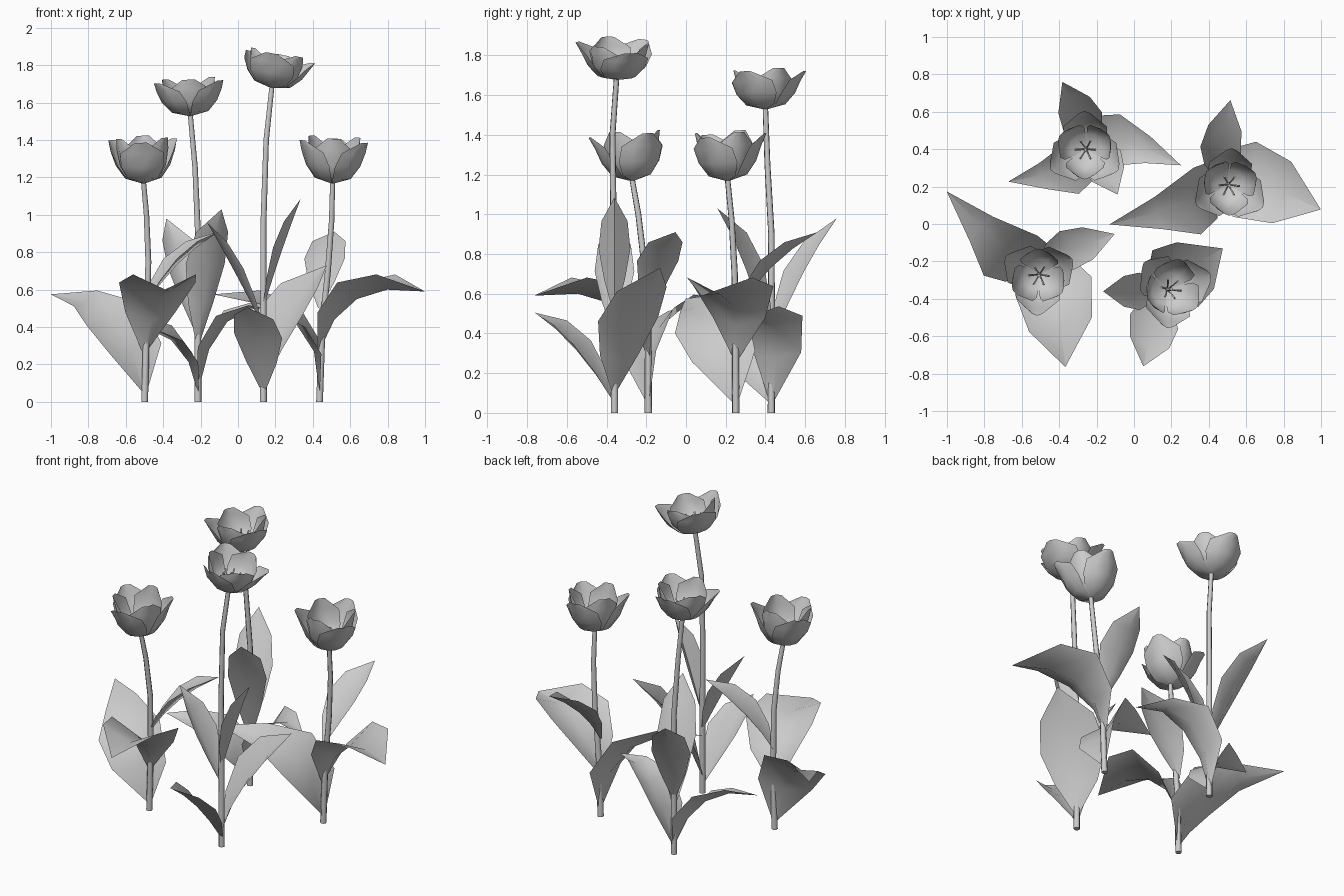
import bpy
from math import sin, cos, pi, radians
from mathutils import Vector, Matrix

if "Cube" in bpy.data.objects:
    bpy.data.objects.remove(bpy.data.objects["Cube"])

grey = bpy.data.materials.new("plain_grey")
grey.use_nodes = True
grey.diffuse_color = (0.6, 0.6, 0.6, 1)
grey.node_tree.nodes["Principled BSDF"].inputs["Base Color"].default_value = (0.6, 0.6, 0.6, 1)

# Relative leaf widths from foot to tip
SLIM = (0.06, 0.65, 1, 0.82, 0)
BROAD = (0.06, 0.85, 1, 0.52, 0)

# Petal rows: radius, height and half angle
OUTER = ((0.07, 0, 58), (0.48, 0.11, 58), (0.72, 0.4, 54), (0.86, 0.72, 43), (1, 0.97, 9))
INNER = ((0.06, 0.01, 58), (0.42, 0.11, 58), (0.61, 0.4, 56), (0.69, 0.78, 48), (0.74, 1.04, 13))


def make(name, verts, faces):
    mesh = bpy.data.meshes.new(name)
    mesh.from_pydata(verts, [], faces)
    mesh.materials.append(grey)
    ob = bpy.data.objects.new(name, mesh)
    bpy.context.collection.objects.link(ob)
    bpy.ops.object.select_all(action="DESELECT")
    ob.select_set(True)
    bpy.context.view_layer.objects.active = ob
    bpy.ops.object.shade_smooth_by_angle(angle=radians(55))
    return ob


def sheet(name, rows):
    """Surface through equally long rows of points."""
    n = len(rows[0])
    faces = [(i * n + j, i * n + j + 1, (i + 1) * n + j + 1, (i + 1) * n + j)
             for i in range(len(rows) - 1) for j in range(n - 1)]
    return make(name, [p for row in rows for p in row], faces)


def tube(name, path, r0, r1, sides=7):
    """Tapered tube with closed ends."""
    verts, faces, last = [], [], len(path) - 1
    for i, p in enumerate(path):
        d = path[min(i + 1, last)] - path[max(i - 1, 0)]
        turn = Vector((0, 0, 1)).rotation_difference(d)
        r = r0 + (r1 - r0) * i / last
        for k in range(sides):
            a = 2 * pi * k / sides
            verts.append(p + turn @ Vector((r * cos(a), r * sin(a), 0)))
    for i in range(last):
        for k in range(sides):
            m = (k + 1) % sides
            faces.append((i * sides + k, i * sides + m, (i + 1) * sides + m, (i + 1) * sides + k))
    faces += [tuple(reversed(range(sides))), tuple(range(last * sides, (last + 1) * sides))]
    return make(name, verts, faces)


def leaf(name, base, angle, z0, mid, tip, width, roll=0, fold=0.05, bow=0, shape=SLIM):
    """Folded blade: the rib is an arc in the plane at the given angle."""
    a, roll = radians(angle), radians(roll)
    out, side = Vector((cos(a), sin(a), 0)), Vector((-sin(a), cos(a), 0))
    up = Vector((0, 0, 1))
    start, mid, tip = Vector((0, z0)), Vector(mid), Vector(tip)
    ctrl = 2 * mid - (start + tip) / 2
    rows = []
    for i, w in enumerate(shape):
        t = i / 4
        q = start * (1 - t) ** 2 + ctrl * 2 * t * (1 - t) + tip * t * t
        d = (ctrl - start) * (1 - t) + (tip - ctrl) * t
        d.normalize()
        normal = up * d.x - out * d.y
        rib = base + out * q.x + up * q.y + side * bow * 4 * t * (1 - t)
        across = side * cos(roll) + normal * sin(roll)
        lift = (normal * cos(roll) - side * sin(roll)) * fold * w
        rows.append([rib + across * width * w + lift, rib, rib - across * width * w + lift])
    return sheet(name, rows)


def flower(name, pos, aim, spin, height, spread):
    """Three outer and three inner petals around six stamens and a pistil."""
    turn = Matrix.Translation(pos) @ Vector((0, 0, 1)).rotation_difference(aim).to_matrix().to_4x4()
    for k in range(6):
        kind, profile = ("inner", INNER) if k % 2 else ("outer", OUTER)
        a0 = radians(spin + 60 * k)
        rows = []
        for r, z, half in profile:
            row = []
            for j in (-1, -0.5, 0, 0.5, 1):
                a = a0 + radians(half) * j
                rr = r * spread * (1 - 0.05 * abs(j))
                row.append(turn @ Vector((rr * cos(a), rr * sin(a), z * height)))
            rows.append(row)
        sheet(f"{name}_{kind}_petal_{k}", rows)
        b = a0 + radians(30)
        path = [turn @ Vector((r * cos(b), r * sin(b), z)) for r, z in ((0.012, 0.01), (0.03, 0.06), (0.055, 0.1))]
        tube(f"{name}_stamen_{k}", path, 0.003, 0.006, 4)
    tube(f"{name}_pistil", [turn @ Vector((0, 0, z)) for z in (0, 0.05, 0.1)], 0.012, 0.009, 5)


def plant(name, x, y, stem, spin, height, spread, leaves, aim):
    """Stem points are offsets from the foot of the plant."""
    foot = Vector((x, y, 0))
    path = [foot + Vector(p) for p in stem]
    tube(name + "_stem", path, 0.019, 0.014)
    flower(name + "_flower", path[-1], Vector(aim), spin, height, spread)
    for i, spec in enumerate(leaves):
        leaf(f"{name}_leaf_{i}", foot, *spec)


def short_leaves(turn):
    return [(144 + turn, 0.05, (0.17, 0.43), (0.62, 0.575), 0.19, -26, 0.05, 0.055, BROAD),
            (19 + turn, 0.5, (0.18, 0.73), (0.42, 0.91), 0.11),
            (-77 + turn, 0.27, (0.2, 0.55), (0.59, 0.59), 0.21, 0, 0.1, 0.035)]


# Two short plants, the same shape turned
plant("left_short", -0.5, -0.19,
      [(0, 0, 0), (0.01, 0, 0.4), (0.02, -0.02, 0.75), (0.01, -0.05, 1), (-0.005, -0.08, 1.17)],
      28, 0.235, 0.207, short_leaves(0), (-0.03, -0.06, 1))
plant("right_short", 0.435, 0.25,
      [(0, 0, 0), (0.015, 0, 0.4), (0.045, -0.005, 0.7), (0.065, -0.02, 0.97), (0.07, -0.04, 1.17)],
      88, 0.235, 0.207, short_leaves(60), (0.04, -0.05, 1))

# Middle plant at the back
plant("back", -0.215, 0.43,
      [(0, 0, 0), (0, 0, 0.5), (0, 0, 0.9), (-0.015, -0.02, 1.25), (-0.04, -0.03, 1.53)],
      90, 0.19, 0.21,
      [(117, 0.35, (0.17, 0.69), (0.37, 0.98), 0.115),
       (-65, 0.3, (0.14, 0.72), (0.3, 1.03), 0.115),
       (-14, 0.05, (0.15, 0.43), (0.48, 0.48), 0.14, 8, 0.06, 0.055, BROAD),
       (204, 0.05, (0.18, 0.33), (0.5, 0.42), 0.15, -20, 0.05, 0.055, BROAD)], (-0.05, -0.03, 1))

# Tall plant at the front
plant("tall", 0.135, -0.36,
      [(0, 0, 0), (0, 0, 0.5), (0, -0.005, 0.95), (0.015, -0.01, 1.4), (0.045, 0.01, 1.68)],
      20, 0.18, 0.215,
      [(180, 0.4, (0.15, 0.69), (0.3, 0.96), 0.1),
       (34, 0.1, (0.16, 0.44), (0.41, 0.73), 0.195, 6, 0.06, 0.015),
       (258, 0.05, (0.2, 0.32), (0.41, 0.505), 0.135, -8, 0.05),
       (0, 0.5, (0.1, 0.81), (0.2, 1.085), 0.08)], (0.2, 0.03, 1))
